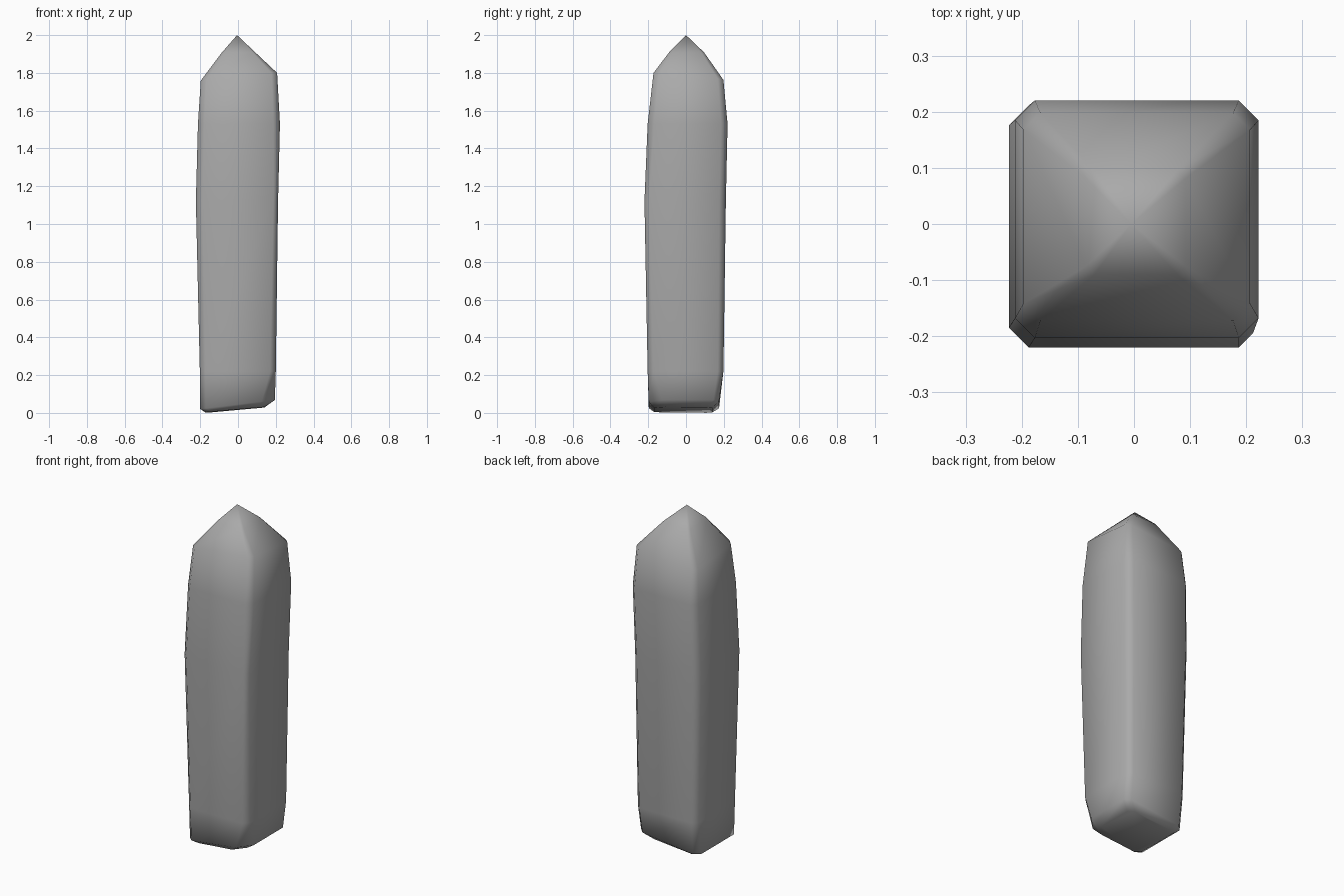
import bpy, bmesh

cube = bpy.data.objects.get("Cube")
if cube:
    bpy.data.objects.remove(cube, do_unlink=True)

# One flat colour
stone = bpy.data.materials.new("stone grey")
stone.use_nodes = True
grey = (0.4, 0.4, 0.4, 1)
stone.diffuse_color = grey
stone.node_tree.nodes["Principled BSDF"].inputs["Base Color"].default_value = grey


def ring(bm, x0, x1, y0, y1, cut, z, tilt_x=0, tilt_y=0, corner_cut=None):
    """Chamfered rectangle, tilted; corner_cut widens the front left chamfer."""
    c = cut if corner_cut is None else corner_cut
    outline = [(x0 + cut, y0), (x1 - c, y0), (x1, y0 + c), (x1, y1 - cut),
               (x1 - cut, y1), (x0 + cut, y1), (x0, y1 - cut), (x0, y0 + cut)]
    return [bm.verts.new((x, y, z + tilt_x * x + tilt_y * y)) for x, y in outline]


# Rough-hewn shaft with a pointed tip, lofted from base to tip
bm = bmesh.new()
rings = [
    ring(bm, -0.17, 0.14, -0.17, 0.14, 0.03, 0.017, 0.09, -0.01, 0.06),
    ring(bm, -0.20, 0.195, -0.197, 0.175, 0.03, 0.045, 0.12, 0, 0.07),
    ring(bm, -0.202, 0.20, -0.203, 0.198, 0.03, 0.22, 0, 0, 0.03),
    ring(bm, -0.223, 0.212, -0.22, 0.211, 0.035, 1.12, 0, 0, 0.025),
    ring(bm, -0.212, 0.222, -0.203, 0.22, 0.035, 1.53),
    ring(bm, -0.197, 0.207, -0.172, 0.198, 0.03, 1.765, 0.1, -0.1),
    ring(bm, -0.085, 0.092, -0.09, 0.096, 0.015, 1.908),
]
bm.faces.new(reversed(rings[0]))
for low, high in zip(rings, rings[1:]):
    for i in range(8):
        j = (i + 1) % 8
        bm.faces.new((low[i], low[j], high[j], high[i]))
tip = bm.verts.new((-0.005, 0, 2))
for i in range(8):
    bm.faces.new((rings[-1][i], rings[-1][(i + 1) % 8], tip))
bmesh.ops.recalc_face_normals(bm, faces=bm.faces)
for face in bm.faces:
    face.smooth = True

mesh = bpy.data.meshes.new("pointed_post")
bm.to_mesh(mesh)
bm.free()
mesh.materials.append(stone)
post = bpy.data.objects.new("pointed_post", mesh)
bpy.context.collection.objects.link(post)
